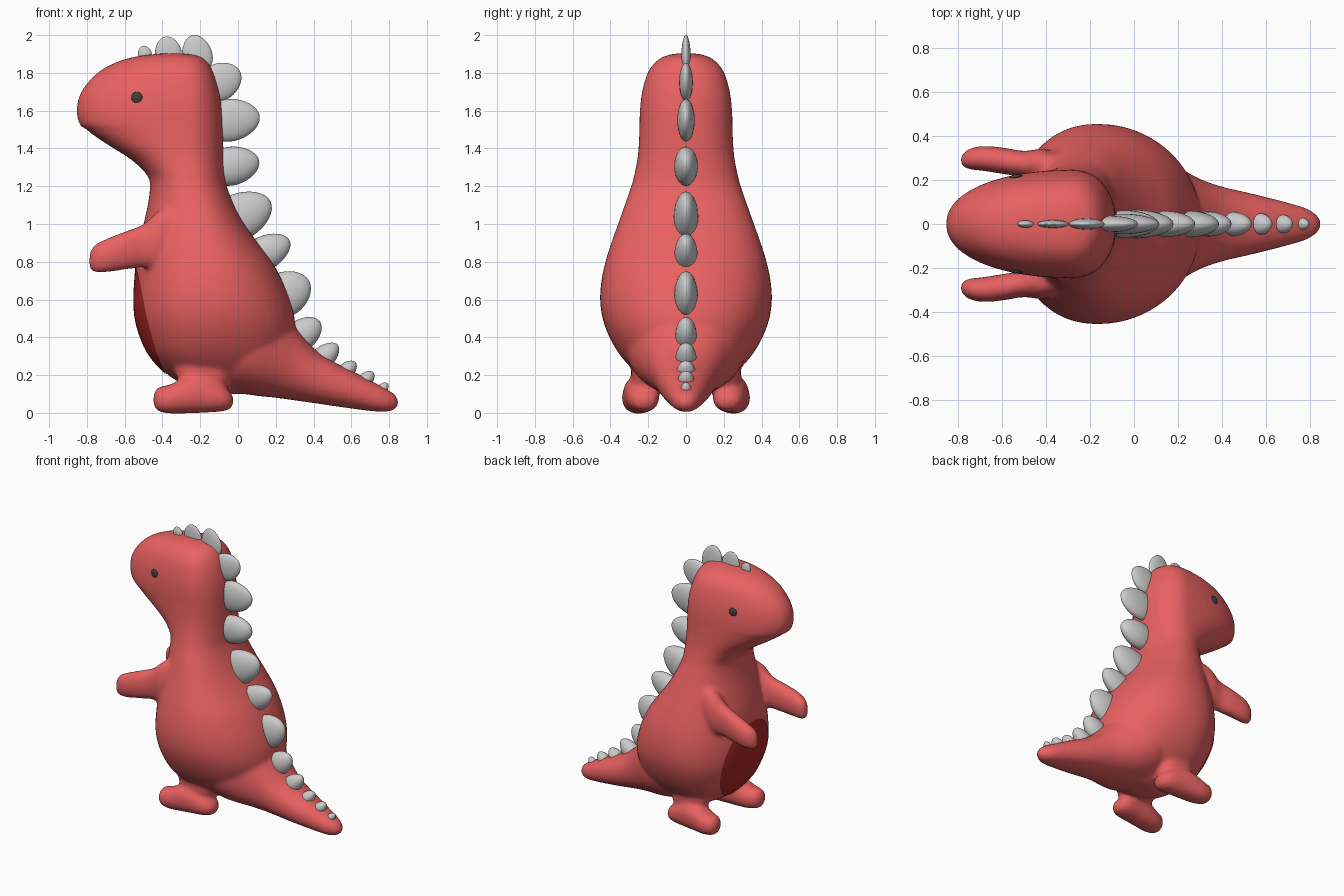
import bpy, bmesh
from math import sin, cos, pi
from mathutils import Vector
from mathutils.bvhtree import BVHTree

def material(name, col):
    m = bpy.data.materials.new(name)
    m.diffuse_color = (*col, 1)
    return m

RED = material("red", (0.82, 0.12, 0.12))
DARK_RED = material("dark_red", (0.40, 0.02, 0.018))
DARK = material("dark", (0.05, 0.05, 0.05))

def make_object(name, bm, mat=None):
    me = bpy.data.meshes.new(name)
    bm.to_mesh(me)
    bm.free()
    for p in me.polygons:
        p.use_smooth = True
    ob = bpy.data.objects.new(name, me)
    bpy.context.collection.objects.link(ob)
    if mat:
        me.materials.append(mat)
    return ob

def dense(rows, n=5):
    # Catmull-Rom interpolation between section rows
    out = []
    for i in range(len(rows) - 1):
        p0, p1 = rows[max(i - 1, 0)], rows[i]
        p2, p3 = rows[i + 1], rows[min(i + 2, len(rows) - 1)]
        for k in range(n):
            t = k / n
            out.append([0.5 * (2*b + (c - a)*t + (2*a - 5*b + 4*c - d)*t*t + (3*b - a - 3*c + d)*t**3)
                        for a, b, c, d in zip(p0, p1, p2, p3)])
    return out + [list(rows[-1])]

def loft(bm, rings):
    vs = [[bm.verts.new(p) for p in r] for r in rings]
    n = len(vs[0])
    for a, b in zip(vs, vs[1:]):
        for i in range(n):
            j = (i + 1) % n
            bm.faces.new((a[i], a[j], b[j], b[i]))
    bm.faces.new(vs[0][::-1])
    bm.faces.new(vs[-1])

def power(v, e):
    return (abs(v) ** (2 / e)) * (1 if v >= 0 else -1)

N = 48
ANG = [2 * pi * i / N for i in range(N)]

def level_ring(z, xf, xb, xm, hy, e=2.15):
    # horizontal egg section: front, back and widest x, half width
    return [(xm + power(cos(a), e) * ((xb - xm) if cos(a) > 0 else (xm - xf)),
             hy * power(sin(a), e), z) for a in ANG]

def upright_ring(x, y, lo, hi, hy, side=1, e=2.2):
    # section standing across the x axis
    return [(x, side * (y + hy * power(cos(a), e)),
             (lo + hi) / 2 + (hi - lo) / 2 * power(sin(a), e)) for a in ANG]

# torso, neck and head: z, front x, back x, widest x, half width
torso = [
    (0.10, -0.18, 0.05, -0.10, 0.08), (0.13, -0.25, 0.14, -0.12, 0.15),
    (0.20, -0.37, 0.22, -0.15, 0.25), (0.30, -0.465, 0.28, -0.17, 0.345),
    (0.40, -0.515, 0.30, -0.17, 0.405), (0.50, -0.543, 0.30, -0.17, 0.442),
    (0.60, -0.55, 0.275, -0.17, 0.455), (0.70, -0.545, 0.235, -0.17, 0.448),
    (0.80, -0.537, 0.18, -0.17, 0.427), (0.90, -0.522, 0.105, -0.18, 0.396),
    (1.00, -0.50, 0.035, -0.2, 0.36), (1.10, -0.478, -0.02, -0.22, 0.325),
    (1.20, -0.466, -0.06, -0.25, 0.29), (1.26, -0.482, -0.07, -0.26, 0.274),
    (1.34, -0.565, -0.076, -0.27, 0.258), (1.42, -0.69, -0.078, -0.28, 0.25),
    (1.49, -0.795, -0.08, -0.28, 0.247)]
head = [
    (1.505, -0.797, -0.08, -0.28, 0.246), (1.52, -0.835, -0.081, -0.28, 0.246),
    (1.60, -0.855, -0.085, -0.28, 0.244), (1.70, -0.83, -0.10, -0.28, 0.232),
    (1.80, -0.745, -0.13, -0.29, 0.203), (1.86, -0.635, -0.165, -0.30, 0.158),
    (1.89, -0.52, -0.21, -0.32, 0.11), (1.903, -0.40, -0.29, -0.34, 0.05)]
# tail, arm, foot, leg: x, y, low z, high z, half width
tail = [
    (-0.1, 0, 0.12, 0.6, 0.26), (0.0, 0, 0.105, 0.66, 0.32), (0.1, 0, 0.09, 0.66, 0.31),
    (0.2, 0, 0.08, 0.58, 0.26), (0.3, 0, 0.066, 0.46, 0.205), (0.4, 0, 0.052, 0.345, 0.17),
    (0.5, 0, 0.037, 0.275, 0.147), (0.6, 0, 0.023, 0.225, 0.123), (0.7, 0, 0.01, 0.172, 0.097),
    (0.78, 0, 0.005, 0.13, 0.073), (0.83, 0, 0.018, 0.098, 0.042), (0.85, 0, 0.045, 0.065, 0.012)]
arm = [
    (-0.30, 0.24, 0.75, 1.12, 0.08), (-0.42, 0.265, 0.76, 1.07, 0.075),
    (-0.50, 0.272, 0.77, 1.0, 0.06), (-0.60, 0.288, 0.758, 0.96, 0.06),
    (-0.69, 0.298, 0.745, 0.925, 0.056), (-0.75, 0.295, 0.742, 0.895, 0.046),
    (-0.78, 0.29, 0.755, 0.86, 0.026), (-0.788, 0.29, 0.78, 0.82, 0.01)]
foot = [
    (-0.448, 0.26, 0.05, 0.09, 0.025), (-0.425, 0.26, 0.01, 0.135, 0.06),
    (-0.36, 0.255, -0.003, 0.15, 0.083), (-0.28, 0.245, -0.003, 0.19, 0.09),
    (-0.20, 0.237, 0.0, 0.2, 0.09), (-0.09, 0.225, 0.007, 0.15, 0.082),
    (-0.04, 0.22, 0.022, 0.11, 0.055), (-0.025, 0.22, 0.05, 0.08, 0.02)]
leg = [
    (-0.33, 0.2, 0.2, 0.26, 0.03), (-0.27, 0.2, 0.12, 0.34, 0.08),
    (-0.18, 0.2, 0.08, 0.36, 0.09), (-0.09, 0.195, 0.1, 0.32, 0.08), (-0.04, 0.19, 0.17, 0.25, 0.03)]

bm = bmesh.new()
loft(bm, [level_ring(*r) for r in dense(torso) + dense(head)])
loft(bm, [upright_ring(*r) for r in dense(tail)])
for side in (1, -1):
    for rows in (arm, foot, leg):
        loft(bm, [upright_ring(*r, side) for r in dense(rows)])
bmesh.ops.recalc_face_normals(bm, faces=bm.faces)
body = make_object("body", bm, RED)

# fuse the parts into one soft skin
rem = body.modifiers.new("fuse", 'REMESH')
rem.mode = 'VOXEL'
rem.voxel_size = 0.013
rem.use_smooth_shade = True
smo = body.modifiers.new("soften", 'SMOOTH')
smo.factor = 0.5
smo.iterations = 10
dg = bpy.context.evaluated_depsgraph_get()
skin = bpy.data.meshes.new_from_object(body.evaluated_get(dg))
body.modifiers.clear()
body.data = skin
for p in skin.polygons:
    p.use_smooth = True
tree = BVHTree.FromPolygons([v.co for v in skin.vertices], [p.vertices[:] for p in skin.polygons])

def on_skin(origin, direction, lift):
    p, n, _, _ = tree.ray_cast(Vector(origin), Vector(direction))
    if n.dot(Vector(direction)) > 0:
        n = -n
    return p + n * lift

# belly patch projected on the front of the torso
bm = bmesh.new()
rings = [[bm.verts.new(on_skin((-2, 0.265 * k / 16 * cos(a), 0.495 + 0.285 * k / 16 * sin(a)), (1, 0, 0), 0.005))
          for a in ANG] for k in range(1, 17)]
bm.faces.new(rings[0])
for a, b in zip(rings, rings[1:]):
    for i in range(N):
        j = (i + 1) % N
        bm.faces.new((a[i], b[i], b[j], a[j]))
bmesh.ops.recalc_face_normals(bm, faces=bm.faces)
if sum(f.normal.x for f in bm.faces) > 0:
    bmesh.ops.reverse_faces(bm, faces=bm.faces)
make_object("belly", bm, DARK_RED)

# eyes
for side, name in ((1, "eye_left"), (-1, "eye_right")):
    bm = bmesh.new()
    bmesh.ops.create_uvsphere(bm, u_segments=24, v_segments=12, radius=0.03)
    bmesh.ops.scale(bm, vec=(1, 0.35, 1), verts=bm.verts)
    eye = make_object(name, bm, DARK)
    eye.location = on_skin((-0.535, side * 2, 1.67), (0, -side, 0), 0.0)
    eye.rotation_euler.z = side * 0.1

# back plates: root x, z, tip x, z, half length along the back, half thickness
plates = [
    (-0.49, 1.89, -0.505, 1.943, 0.036, 0.017), (-0.365, 1.885, -0.385, 1.992, 0.07, 0.018),
    (-0.21, 1.865, -0.24, 2.0, 0.08, 0.025), (-0.12, 1.74, 0.01, 1.81, 0.098, 0.036),
    (-0.08, 1.545, 0.115, 1.57, 0.112, 0.046), (-0.07, 1.30, 0.112, 1.335, 0.102, 0.062),
    (-0.03, 1.02, 0.172, 1.12, 0.122, 0.065), (0.11, 0.83, 0.272, 0.915, 0.09, 0.06),
    (0.215, 0.61, 0.376, 0.70, 0.118, 0.061), (0.32, 0.40, 0.433, 0.485, 0.08, 0.056),
    (0.43, 0.275, 0.528, 0.36, 0.06, 0.055), (0.56, 0.21, 0.622, 0.268, 0.043, 0.049),
    (0.665, 0.165, 0.716, 0.214, 0.038, 0.042), (0.758, 0.118, 0.79, 0.158, 0.027, 0.028)]
for i, (rx, rz, tx, tz, w, t) in enumerate(plates):
    bm = bmesh.new()
    bmesh.ops.create_uvsphere(bm, u_segments=28, v_segments=16, radius=1)
    d = Vector((tx - rx, 0, tz - rz))
    n = Vector((-d.z, 0, d.x)).normalized()
    c = Vector((rx, 0, rz)) + d * 0.25
    for v in bm.verts:
        u, s, k = v.co.z, v.co.x, v.co.y
        taper = 1 - 0.12 * u
        v.co = c + d * 0.75 * u + n * (w * s * taper) + Vector((0, t * k * taper, 0))
    bmesh.ops.recalc_face_normals(bm, faces=bm.faces)
    make_object(f"back_plate_{i + 1}", bm)
